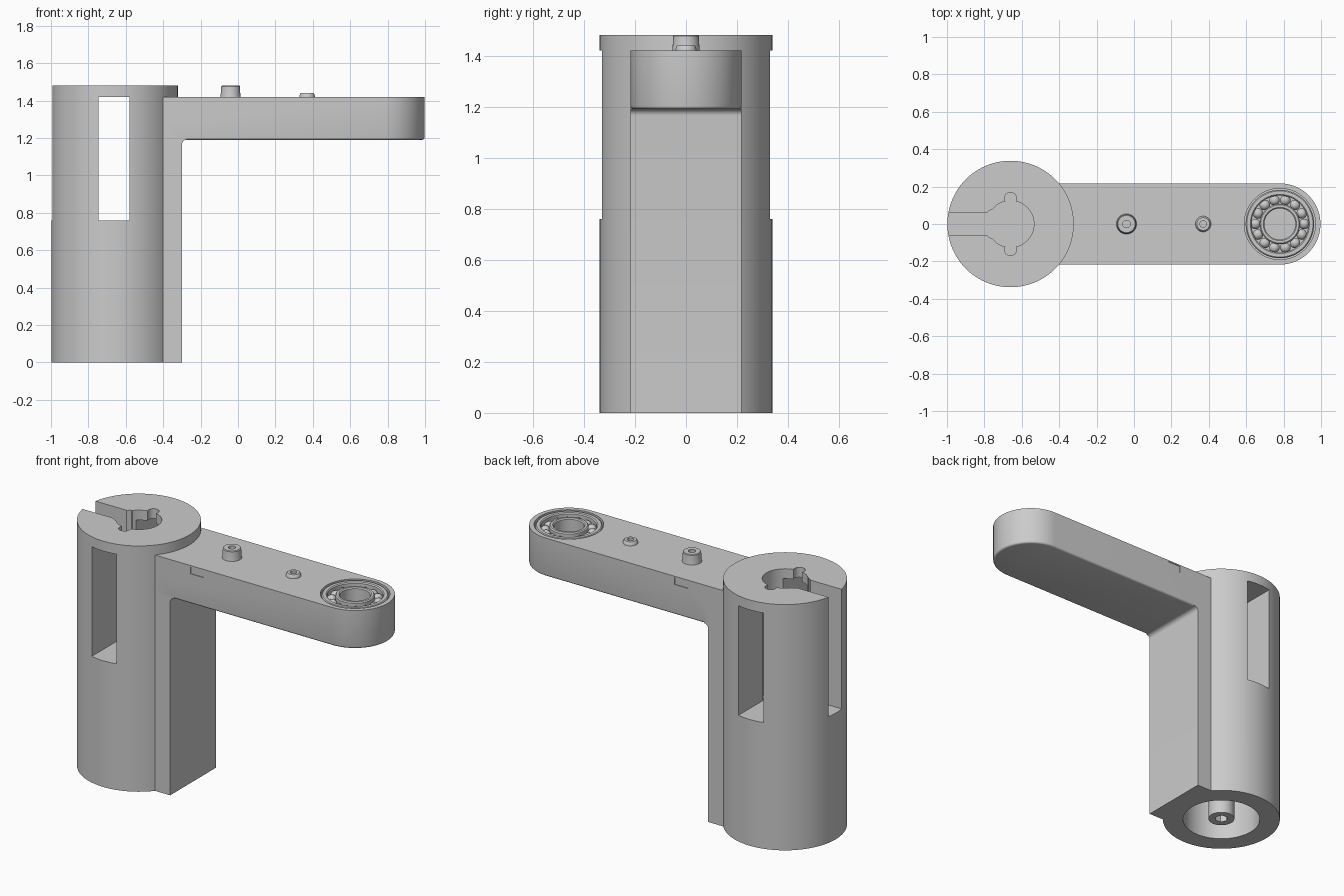
import bpy, bmesh
from math import sin, cos, pi, radians
from mathutils import Matrix

if "Cube" in bpy.data.objects:
    bpy.data.objects.remove(bpy.data.objects["Cube"], do_unlink=True)

grey = bpy.data.materials.new("plain grey")
grey.use_nodes = True
grey.diffuse_color = (0.6, 0.6, 0.6, 1)
grey.node_tree.nodes["Principled BSDF"].inputs["Base Color"].default_value = (0.6, 0.6, 0.6, 1)

POST_X, END_X = -0.66, 0.78
HALF = 0.217          # half width of the arm
ARM_LOW, ARM_TOP, POST_TOP, FLOOR = 1.19, 1.42, 1.48, 0.76


def make(name, bm):
    bmesh.ops.recalc_face_normals(bm, faces=bm.faces)
    mesh = bpy.data.meshes.new(name)
    bm.to_mesh(mesh)
    bm.free()
    mesh.materials.append(grey)
    obj = bpy.data.objects.new(name, mesh)
    bpy.context.collection.objects.link(obj)
    return obj


def arc(cx, cy, r, a, b, n):
    return [(cx + r * cos(radians(a + (b - a) * i / n)),
             cy + r * sin(radians(a + (b - a) * i / n))) for i in range(n + 1)]


def prism(name, outline, low, high, axis="z", bevel=0):
    """Extrude a closed outline along z, or an xz outline along y."""
    bm = bmesh.new()
    place = (lambda p, h: (p[0], p[1], h)) if axis == "z" else (lambda p, h: (p[0], h, p[1]))
    base = bm.faces.new([bm.verts.new(place(p, low)) for p in outline])
    rim = list(base.edges)
    top = bmesh.ops.extrude_face_region(bm, geom=[base], use_keep_orig=True)["geom"]
    shift = (0, 0, high - low) if axis == "z" else (0, high - low, 0)
    bmesh.ops.translate(bm, vec=shift, verts=[g for g in top if isinstance(g, bmesh.types.BMVert)])
    if bevel:
        bmesh.ops.recalc_face_normals(bm, faces=bm.faces)
        bmesh.ops.bevel(bm, geom=rim, offset=bevel, segments=3, profile=0.5, affect="EDGES")
    return make(name, bm)


def disc(name, x, y, r, low, high, n=64):
    return prism(name, arc(x, y, r, 0, 360 - 360 / n, n - 1), low, high)


def box(name, x0, x1, y0, y1, z0, z1):
    return prism(name, [(x0, y0), (x1, y0), (x1, y1), (x0, y1)], z0, z1)


def combine(target, tool, operation):
    mod = target.modifiers.new("combine", "BOOLEAN")
    mod.operation, mod.solver, mod.object = operation, "EXACT", tool
    bpy.context.view_layer.update()
    graph = bpy.context.evaluated_depsgraph_get()
    mesh = bpy.data.meshes.new_from_object(target.evaluated_get(graph))
    target.modifiers.clear()
    target.data = mesh
    bpy.data.objects.remove(tool, do_unlink=True)


def lathe(name, x, profile, n=48):
    """Spin a closed (radius, height) profile round a vertical axis."""
    bm = bmesh.new()
    rings = [[bm.verts.new((x + r * cos(2 * pi * i / n), r * sin(2 * pi * i / n), z))
              for r, z in profile] for i in range(n)]
    m = len(profile)
    for i in range(n):
        a, b = rings[i], rings[(i + 1) % n]
        for j in range(m):
            k = (j + 1) % m
            bm.faces.new((a[j], b[j], b[k], a[k]))
    return make(name, bm)


# Post, arm and rib joined into one body
body = disc("crank_body", POST_X, 0, 0.338, 0, POST_TOP, 128)
plan = [(-0.5, HALF), (-0.5, -HALF)] + arc(END_X, 0, HALF, -90, 90, 40)
combine(body, prism("arm", plan, ARM_LOW, ARM_TOP, bevel=0.012), "UNION")
side = [(-0.5, 0), (-0.3, 0)] + arc(-0.275, 1.165, 0.025, 180, 90, 6) + [(-0.275, 1.3), (-0.5, 1.3)]
combine(body, prism("rib", side, -HALF, HALF, "y"), "UNION")

# Top bore, keyed slot, side notches and side windows
cuts = [disc("bore", POST_X, 0, 0.125, FLOOR, 1.6),
        box("slot", -1.1, -0.7, -0.062, 0.062, FLOOR, 1.6),
        prism("slot_mouth", [(-0.785, -0.062), (-0.765, -0.078), (-0.7, -0.078),
                             (-0.7, 0.078), (-0.765, 0.078), (-0.785, 0.062)], FLOOR, 1.6),
        box("windows", -0.745, -0.58, -0.5, 0.5, FLOOR, ARM_TOP),
        disc("socket", POST_X, 0, 0.222, -0.1, 0.6),
        disc("bearing_seat", END_X, 0, 0.19, 1.27, 1.6)]
for s in (-1, 1):
    cuts.append(disc("notch", POST_X, s * 0.137, 0.032, 1.3, 1.6, 24))
    cuts.append(box("grip_mark", -0.165, -0.075, s * HALF - 0.004, s * HALF + 0.004, 1.37, 1.412))
for cutter in cuts:
    combine(body, cutter, "DIFFERENCE")

# Bolt standing in the lower socket, with a hexagonal recess
bolt = disc("socket_bolt", POST_X, 0, 0.075, 0.005, 0.61, 48)
combine(bolt, disc("hex_recess", POST_X, 0, 0.038, -0.1, 0.06, 6), "DIFFERENCE")

# Pegs on the arm
def peg(name, x, r, hole, top):
    return lathe(name, x, [(hole, 1.415), (r + 0.005, 1.415), (r + 0.003, ARM_TOP + 0.005),
                           (r, top - 0.004), (r - 0.004, top), (hole, top)])

parts = [body, bolt, peg("large_peg", -0.04, 0.05, 0.02, 1.48),
         peg("small_peg", 0.37, 0.038, 0.018, 1.44)]

# Ball bearing in the arm end
for name, inner, outer in (("bearing_outer_ring", 0.152, 0.183), ("bearing_inner_ring", 0.083, 0.108)):
    parts.append(lathe(name, END_X, [(inner, 1.27), (outer, 1.27), (outer, 1.412), (outer - 0.006, 1.418),
                                     (inner + 0.006, 1.418), (inner, 1.412)], 64))
bm = bmesh.new()
count = 14
for i in range(count):
    a = 2 * pi * i / count
    spot = Matrix.Translation((END_X + 0.13 * cos(a), 0.13 * sin(a), 1.375))
    bmesh.ops.create_uvsphere(bm, u_segments=20, v_segments=12, radius=0.028, matrix=spot)
parts.append(make("bearing_balls", bm))

# Smooth curved walls, keep crisp edges
bpy.ops.object.select_all(action="DESELECT")
for obj in parts:
    obj.select_set(True)
bpy.context.view_layer.objects.active = body
bpy.ops.object.shade_smooth_by_angle(angle=radians(35))
